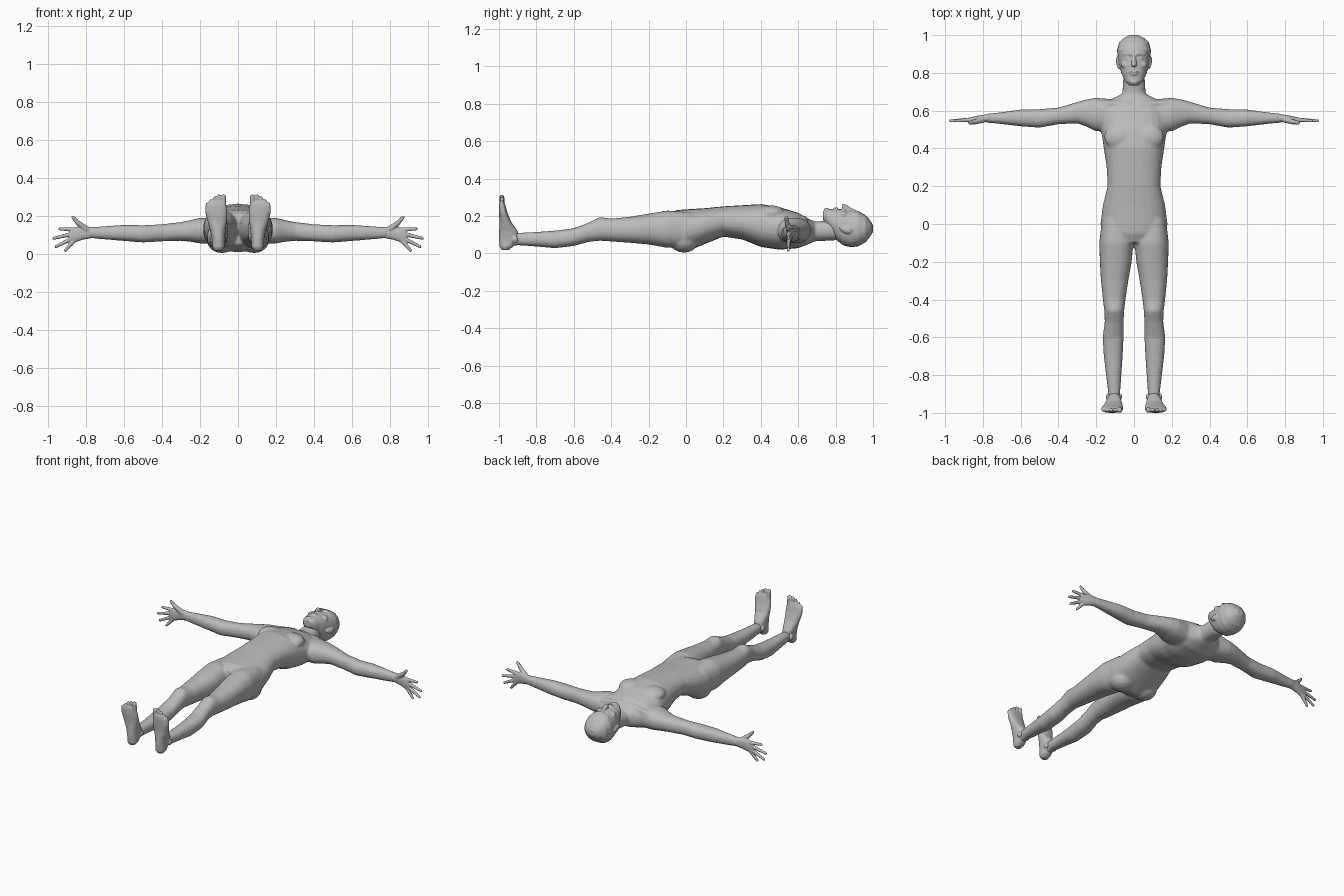
import bpy, bmesh, math
from mathutils import Vector

cube = bpy.data.objects.get("Cube")
if cube:
    bpy.data.objects.remove(cube, do_unlink=True)

# Single plain material
grey = bpy.data.materials.new("plain_grey")
grey.use_nodes = True
tone = (0.5, 0.5, 0.5, 1)
grey.diffuse_color = tone
grey.node_tree.nodes["Principled BSDF"].inputs["Base Color"].default_value = tone


def loft(bm, axis, rings, side=1, sides=24, power=0.88):
    """Closed tube along an axis; each ring is (position, low, high, low, high)."""
    loops = []
    for pos, lo_a, hi_a, lo_b, hi_b in rings:
        loop = []
        for i in range(sides):
            t = math.tau * i / sides
            c, s = math.cos(t), math.sin(t)
            a = (lo_a + hi_a) / 2 + (hi_a - lo_a) / 2 * math.copysign(abs(c) ** power, c)
            b = (lo_b + hi_b) / 2 + (hi_b - lo_b) / 2 * math.copysign(abs(s) ** power, s)
            x, y, z = {"x": (pos, a, b), "y": (a, pos, b), "z": (a, b, pos)}[axis]
            loop.append(bm.verts.new((side * x, y, z)))
        loops.append(loop)
    faces = [bm.faces.new(loops[0]), bm.faces.new(loops[-1])]
    for low, high in zip(loops, loops[1:]):
        for i in range(sides):
            j = (i + 1) % sides
            faces.append(bm.faces.new((low[i], low[j], high[j], high[i])))
    bmesh.ops.recalc_face_normals(bm, faces=faces)


def hull(bm, *blobs, side=1, rows=8, cols=14):
    """Convex skin around ellipsoids given as (centre, radii)."""
    verts = []
    for centre, radii in blobs:
        for r in range(rows + 1):
            lat = math.pi * r / rows
            for c in range(cols if 0 < r < rows else 1):
                lon = math.tau * c / cols
                unit = (math.sin(lat) * math.cos(lon), math.sin(lat) * math.sin(lon), math.cos(lat))
                p = Vector([m + k * u for m, k, u in zip(centre, radii, unit)])
                p.x *= side
                verts.append(bm.verts.new(p))
    made = bmesh.ops.convex_hull(bm, input=verts)["geom"]
    bmesh.ops.recalc_face_normals(bm, faces=[g for g in made if isinstance(g, bmesh.types.BMFace)])
    bmesh.ops.delete(bm, geom=[v for v in verts if not v.link_faces], context="VERTS")


def capsule(bm, start, end, r_start, r_end, side=1):
    hull(bm, (start, [r_start] * 3), (end, [r_end] * 3), side=side)


def fuse(name, bm, voxel, smoothing):
    """Turn overlapping solids into one smooth skin."""
    mesh = bpy.data.meshes.new(name)
    bm.to_mesh(mesh)
    bm.free()
    mesh.materials.append(grey)
    obj = bpy.data.objects.new(name, mesh)
    bpy.context.collection.objects.link(obj)
    remesh = obj.modifiers.new("one_skin", "REMESH")
    remesh.mode = "VOXEL"
    remesh.voxel_size = voxel
    remesh.use_smooth_shade = True
    soften = obj.modifiers.new("soften", "SMOOTH")
    soften.factor = 0.5
    soften.iterations = smoothing
    return obj


def symmetric(rings):
    return [(pos, -half, half, low, high) for pos, half, low, high in rings]


# Torso and neck: position along y, half width, back, front
torso = symmetric([
    (-.1, .09, .05, .21), (-.05, .165, .02, .232), (0, .178, .008, .236),
    (.1, .165, .05, .242), (.2, .14, .09, .252), (.3, .145, .075, .258),
    (.4, .16, .035, .264), (.5, .175, .02, .248), (.6, .17, .028, .217),
    (.655, .13, .05, .185), (.69, .062, .065, .17), (.8, .055, .07, .18)])

# Leg from hip to ankle, along y
leg = [
    (.02, .03, .17, .04, .22), (-.1, .003, .184, .03, .23), (-.2, .012, .181, .048, .213),
    (-.3, .03, .175, .057, .196), (-.4, .045, .165, .064, .186), (-.46, .052, .157, .068, .195),
    (-.52, .055, .155, .062, .165), (-.6, .055, .166, .04, .135), (-.7, .06, .16, .028, .122),
    (-.8, .067, .148, .037, .115), (-.9, .074, .136, .044, .11), (-.96, .075, .135, .035, .11)]

# Arm from shoulder to wrist, along x
arm = [
    (.1, .5, .66, .05, .19), (.2, .49, .668, .055, .19), (.25, .515, .66, .064, .178),
    (.3, .533, .646, .069, .168), (.4, .528, .616, .066, .156), (.5, .51, .608, .06, .151),
    (.6, .517, .606, .068, .153), (.7, .529, .592, .076, .146), (.79, .538, .582, .084, .14)]

body = bmesh.new()
loft(body, "y", torso)
for side in (1, -1):
    loft(body, "y", leg, side)
    loft(body, "x", arm, side)
    # Collar bone, chest muscle and buttock
    capsule(body, (.03, .635, .19), (.17, .64, .165), .012, .014, side)
    hull(body, ((.08, .46, .215), (.08, .07, .042)), side=side)
    hull(body, ((.085, -.01, .07), (.08, .08, .066)), side=side)
fuse("body", body, .008, 5)

# Head: position along y, half width, back, front
skull = symmetric([
    (.732, .025, .18, .225), (.755, .048, .145, .238), (.8, .068, .075, .238),
    (.84, .078, .044, .236), (.88, .086, .033, .23), (.92, .09, .038, .228),
    (.96, .079, .06, .205), (.985, .054, .09, .177), (1, .022, .115, .15)])
head = bmesh.new()
loft(head, "y", skull)
# Nose, lips and chin
hull(head, ((0, .842, .25), (.015, .01, .017)), ((0, .89, .226), (.008, .012, .012)))
hull(head, ((0, .806, .236), (.026, .006, .012)))
hull(head, ((0, .794, .235), (.023, .006, .012)))
hull(head, ((0, .752, .23), (.022, .016, .014)))
for side in (1, -1):
    # Brow, eye, cheekbone and ear
    capsule(head, (.015, .9, .224), (.05, .9, .206), .012, .012, side)
    hull(head, ((.033, .877, .215), (.015, .009, .012)), side=side)
    hull(head, ((.045, .843, .205), (.026, .02, .022)), side=side)
    hull(head, ((.084, .865, .125), (.012, .028, .02)), ((.08, .83, .135), (.008, .01, .01)), side=side)
fuse("head", head, .004, 3)

# Palm along x, then fingers as base and tip heights with tip reach
palm = [(.76, .541, .583, .085, .141), (.82, .538, .575, .074, .146),
        (.86, .537, .566, .06, .14), (.885, .539, .56, .062, .134)]
fingers = [(.128, .94, .132), (.107, .972, .082), (.086, .96, .038), (.07, .91, .018)]

# Foot along z from heel to ball, then toes as x and tip height
foot = [
    (.018, .085, .125, -.985, -.95), (.035, .072, .135, -.996, -.925), (.08, .069, .139, -1, -.888),
    (.12, .066, .146, -.999, -.9), (.17, .059, .16, -.997, -.935), (.22, .057, .173, -1, -.955),
    (.255, .06, .173, -1, -.965), (.275, .066, .155, -.997, -.972)]
toes = [(.076, .3, .014), (.101, .303, .01), (.122, .293, .01), (.142, .278, .01), (.16, .262, .01)]

for side, label in ((1, "left"), (-1, "right")):
    hand = bmesh.new()
    loft(hand, "x", palm, side)
    for base, reach, tip in fingers:
        capsule(hand, (.865, .552, base), (reach, .546, tip), .012, .008, side)
    capsule(hand, (.8, .552, .13), (.845, .54, .165), .017, .013, side)
    capsule(hand, (.845, .54, .165), (.87, .536, .193), .012, .009, side)
    fuse(label + "_hand", hand, .004, 2)

    sole = bmesh.new()
    loft(sole, "z", foot, side)
    for x, tip, radius in toes:
        capsule(sole, (x, -.982, .24), (x, -.985, tip), radius, radius, side)
    # Ankle bones
    for x in (.075, .137):
        hull(sole, ((x, -.915, .075), (.012, .018, .018)), side=side)
    fuse(label + "_foot", sole, .004, 2)
